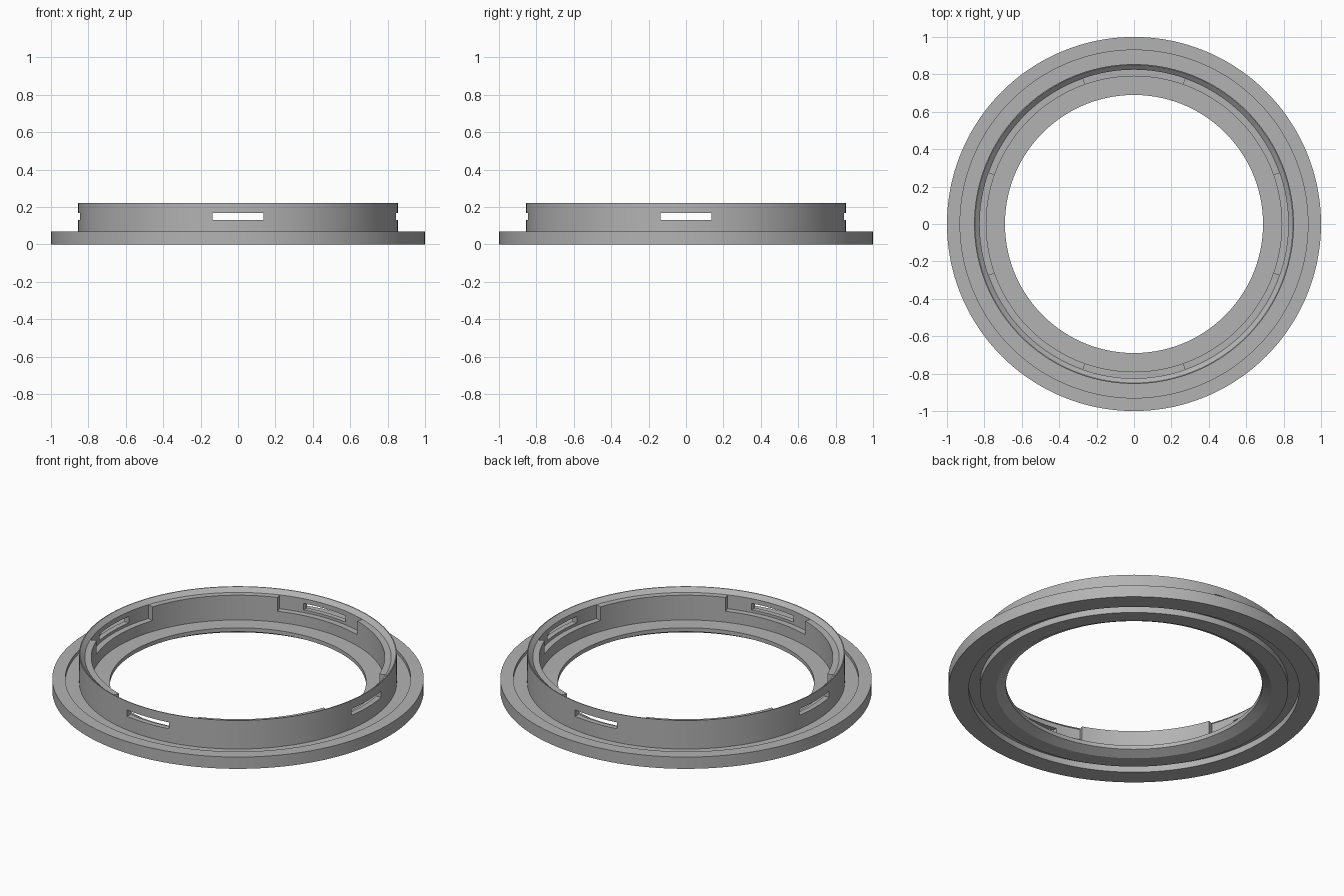
import bpy, bmesh
from math import sin, cos, radians
from mathutils import Matrix

cube = bpy.data.objects.get("Cube")
if cube:
    bpy.data.objects.remove(cube, do_unlink=True)

grey = bpy.data.materials.new("mid_grey")
grey.use_nodes = True
colour = (0.45, 0.45, 0.45, 1)
grey.diffuse_color = colour
grey.node_tree.nodes["Principled BSDF"].inputs["Base Color"].default_value = colour

NOTCH = 19.3                 # half angle of each notch, in degrees
BLOCK_TOP, NOTCH_FLOOR = 0.197, 0.115


def profile(ledge):
    """Cross-section (radius, height) with the inner ledge at a given height."""
    return [
        (1, 0), (1, 0.07), (0.93, 0.07), (0.93, 0.05),            # flange
        (0.855, 0.05), (0.855, 0.22), (0.85, 0.22),               # collar
        (0.825, BLOCK_TOP), (0.825, ledge), (0.79, ledge),        # ledge
        (0.79, 0.05), (0.69, 0.05), (0.69, 0.027), (0.74, 0),     # inner lip
        (0.83, 0), (0.83, 0.036), (0.89, 0.036), (0.89, 0),       # underside groove
    ]


def new_object(name, bm):
    mesh = bpy.data.meshes.new(name)
    bm.to_mesh(mesh)
    bm.free()
    mesh.materials.append(grey)
    obj = bpy.data.objects.new(name, mesh)
    bpy.context.collection.objects.link(obj)
    return obj


# Ring: sweep the section round, switching height at the ends of each notch
stations = []
for quarter in range(4):
    for start, end, steps, ledge in (
            (-NOTCH, NOTCH, 16, NOTCH_FLOOR),
            (NOTCH, 90 - NOTCH, 20, BLOCK_TOP)):
        for i in range(steps + 1):
            angle = quarter * 90 + start + (end - start) * i / steps
            stations.append((radians(angle), ledge))

bm = bmesh.new()
rings = [[bm.verts.new((r * cos(a), r * sin(a), z)) for r, z in profile(ledge)]
         for a, ledge in stations]
for k, ring in enumerate(rings):
    following = rings[(k + 1) % len(rings)]
    for j in range(len(ring)):
        n = (j + 1) % len(ring)
        bm.faces.new((ring[j], following[j], following[n], ring[n]))
bmesh.ops.remove_doubles(bm, verts=bm.verts, dist=1e-5)
bmesh.ops.dissolve_degenerate(bm, edges=bm.edges, dist=1e-5)
bmesh.ops.recalc_face_normals(bm, faces=bm.faces)
adapter_ring = new_object("adapter_ring", bm)

# Slots: four boxes cut through the collar wall
bm = bmesh.new()
for quarter in range(4):
    place = (Matrix.Rotation(radians(90 * quarter), 4, 'Z')
             @ Matrix.Translation((0.85, 0, 0.15))
             @ Matrix.Diagonal((0.2, 0.275, 0.038, 1)))
    bmesh.ops.create_cube(bm, size=1, matrix=place)
cutter = new_object("slot_cutter", bm)
cutter.hide_render = True

cut = adapter_ring.modifiers.new("slots", 'BOOLEAN')
cut.operation = 'DIFFERENCE'
cut.solver = 'EXACT'
cut.object = cutter
bpy.ops.object.select_all(action='DESELECT')
adapter_ring.select_set(True)
bpy.context.view_layer.objects.active = adapter_ring
bpy.ops.object.modifier_apply(modifier=cut.name)
bpy.data.objects.remove(cutter, do_unlink=True)
bpy.ops.object.shade_smooth_by_angle(angle=radians(25))
